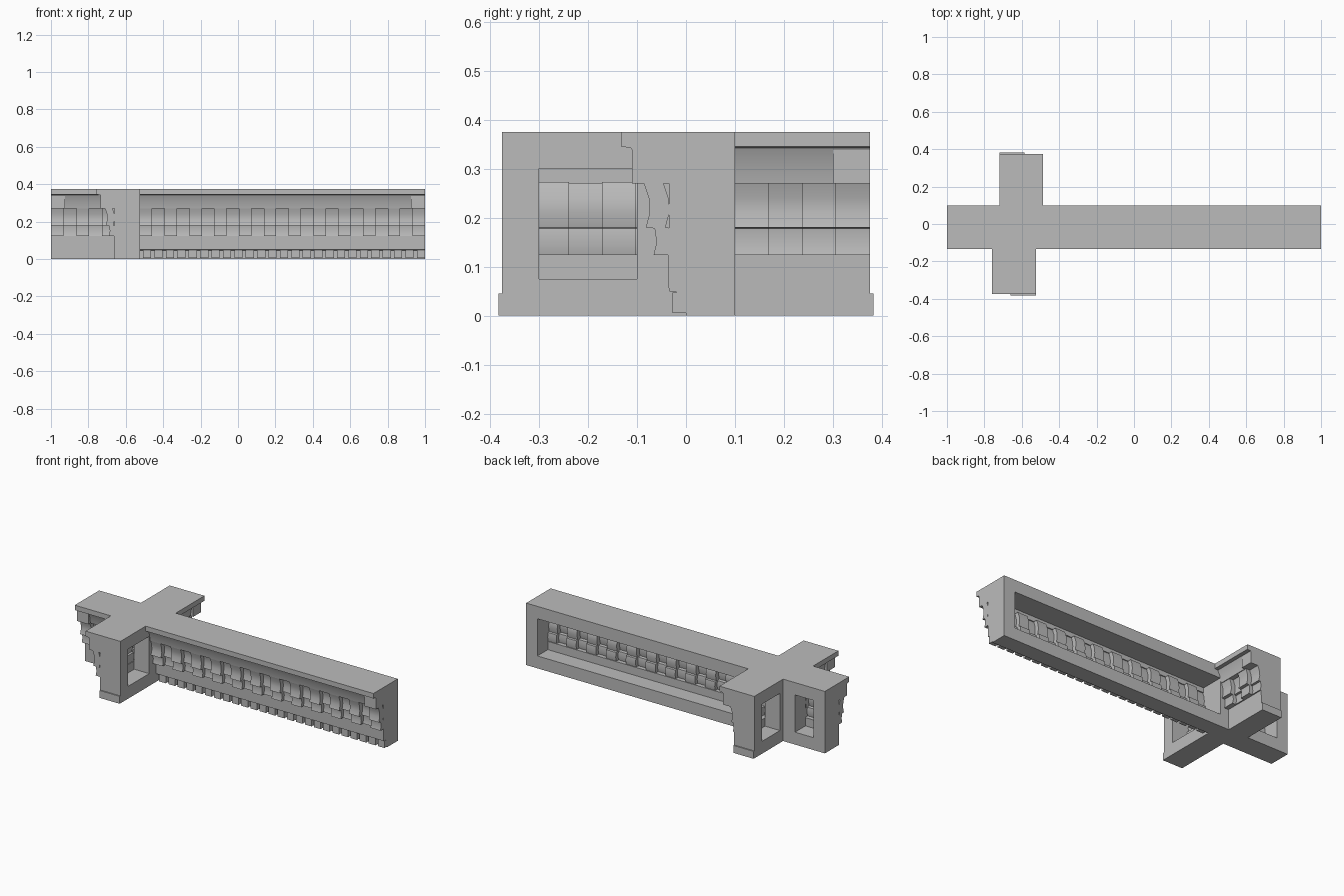
import bpy
import bmesh
from mathutils import Vector

old = bpy.data.objects.get("Cube")
if old:
    bpy.data.objects.remove(old, do_unlink=True)

stone = bpy.data.materials.new("grey_stone")
stone.use_nodes = True
GREY = (0.5, 0.5, 0.5, 1)
stone.diffuse_color = GREY
stone.node_tree.nodes["Principled BSDF"].inputs["Base Color"].default_value = GREY


def finish(name, bm):
    """Turn a bmesh into a named stone object."""
    bmesh.ops.recalc_face_normals(bm, faces=bm.faces)
    mesh = bpy.data.meshes.new(name)
    bm.to_mesh(mesh)
    bm.free()
    mesh.materials.append(stone)
    obj = bpy.data.objects.new(name, mesh)
    bpy.context.collection.objects.link(obj)
    bpy.ops.object.select_all(action="DESELECT")
    obj.select_set(True)
    bpy.context.view_layer.objects.active = obj
    bpy.ops.object.shade_smooth_by_angle(angle=0.6)


def prism(bm, place, profile, start, end):
    """Extrude a (depth, height) profile along a wing."""
    rings = [[bm.verts.new(place(u, v, z)) for v, z in profile] for u in (start, end)]
    bm.faces.new(rings[0])
    bm.faces.new(rings[1])
    n = len(profile)
    for i in range(n):
        j = (i + 1) % n
        bm.faces.new((rings[0][i], rings[0][j], rings[1][j], rings[1][i]))


def rect(v0, v1, z0, z1):
    return [(v0, z0), (v1, z0), (v1, z1), (v0, z1)]


# Profiles: depth is measured out from the flat framed back
TOP, SILL, HEAD, DENTIL_LOW, DENTIL_TOP = 0.375, 0.075, 0.3, 0.125, 0.27
crown = [(0, HEAD), (0, TOP), (0.233, TOP), (0.233, 0.345), (0.212, 0.342),
         (0.197, 0.31), (0.19, DENTIL_TOP), (0.14, DENTIL_TOP), (0.14, HEAD)]
plain_base = [(0, 0), (0, SILL), (0.1, SILL), (0.1, DENTIL_LOW),
              (0.137, DENTIL_LOW), (0.135, 0)]
beaded_base = plain_base[:-1] + [(0.135, 0.05), (0.1, 0.045), (0.1, 0)]
plain_cap = [(0, 0), (0, TOP), (0.233, TOP), (0.233, 0.345), (0.21, 0.342),
             (0.21, DENTIL_TOP), (0.135, DENTIL_TOP), (0.135, 0)]
beaded_cap = plain_cap[:-1] + [(0.135, 0.05), (0.1, 0.045), (0.1, 0)]
raised = [(0.187, 0.273), (0.176, 0.24), (0.174, 0.21), (0.182, 0.18),
          (0.164, 0.178), (0.16, 0.15), (0.166, 0.124)]
sunken = [(0.162, 0.273), (0.15, 0.24), (0.147, 0.21), (0.154, 0.18),
          (0.142, 0.178), (0.138, 0.15), (0.144, 0.124)]


def sheet(front):
    """Thin shell behind a carved front, so its relief shows from inside."""
    return front + [(v - 0.04, z) for v, z in reversed(front)]


def wing(name, axis, back, side, root, face, post, end, beads=False, plinth=False):
    """One wing: crown, base, end cap, inner post and woven dentil band."""
    def place(u, v, z):
        w = back + side * v
        return Vector((u, w, z) if axis == "x" else (w, u, z))

    out = 1 if end > root else -1
    parts = {
        "crown": (crown, root, end),
        "base": (beaded_base if beads else plain_base, root, end),
        "end_cap": (beaded_cap if beads else plain_cap, end - out * SILL, end),
        "inner_post": (rect(0, 0.1, 0, TOP - 0.02), root, post),
    }
    for part, (profile, a, b) in parts.items():
        bm = bmesh.new()
        prism(bm, place, profile, a, b)
        finish(name + "_" + part, bm)

    # Alternating raised and sunken dentils
    bm = bmesh.new()
    count = round(abs(end - face) / 0.065)
    step = (end - face) / count
    for i in range(count):
        a = face + i * step
        prism(bm, place, sheet(sunken if i % 2 else raised), a, a + step)
    finish(name + "_dentils", bm)

    # Row of small beads along the foot
    if beads:
        bm = bmesh.new()
        count = 25
        step = (end - face) / count
        for i in range(count):
            b = end - i * step
            prism(bm, place, rect(0.09, 0.128, 0.005, 0.047), b - step * 0.72, b)
        finish(name + "_beads", bm)

    # Slightly flared foot on the end face
    if plinth:
        bm = bmesh.new()
        prism(bm, place, rect(0, 0.135, 0, 0.045), end - out * 0.02, end + out * 0.007)
        finish(name + "_plinth", bm)


wing("long_wing", "x", 0.1, -1, -0.62, -0.525, -0.56, 1, beads=True)
wing("short_wing", "x", 0.1, -1, -0.62, -0.66, -0.8, -1)
wing("back_wing", "y", -0.72, 1, 0, 0.1, 0.13, 0.375, plinth=True)
wing("front_wing", "y", -0.525, -1, 0, -0.035, -0.1, -0.375, plinth=True)

# Solid core where the wings cross
bm = bmesh.new()
prism(bm, lambda u, v, z: Vector((u, v, z)), rect(-0.035, 0.1, 0, TOP), -0.72, -0.525)
finish("crossing_core", bm)
